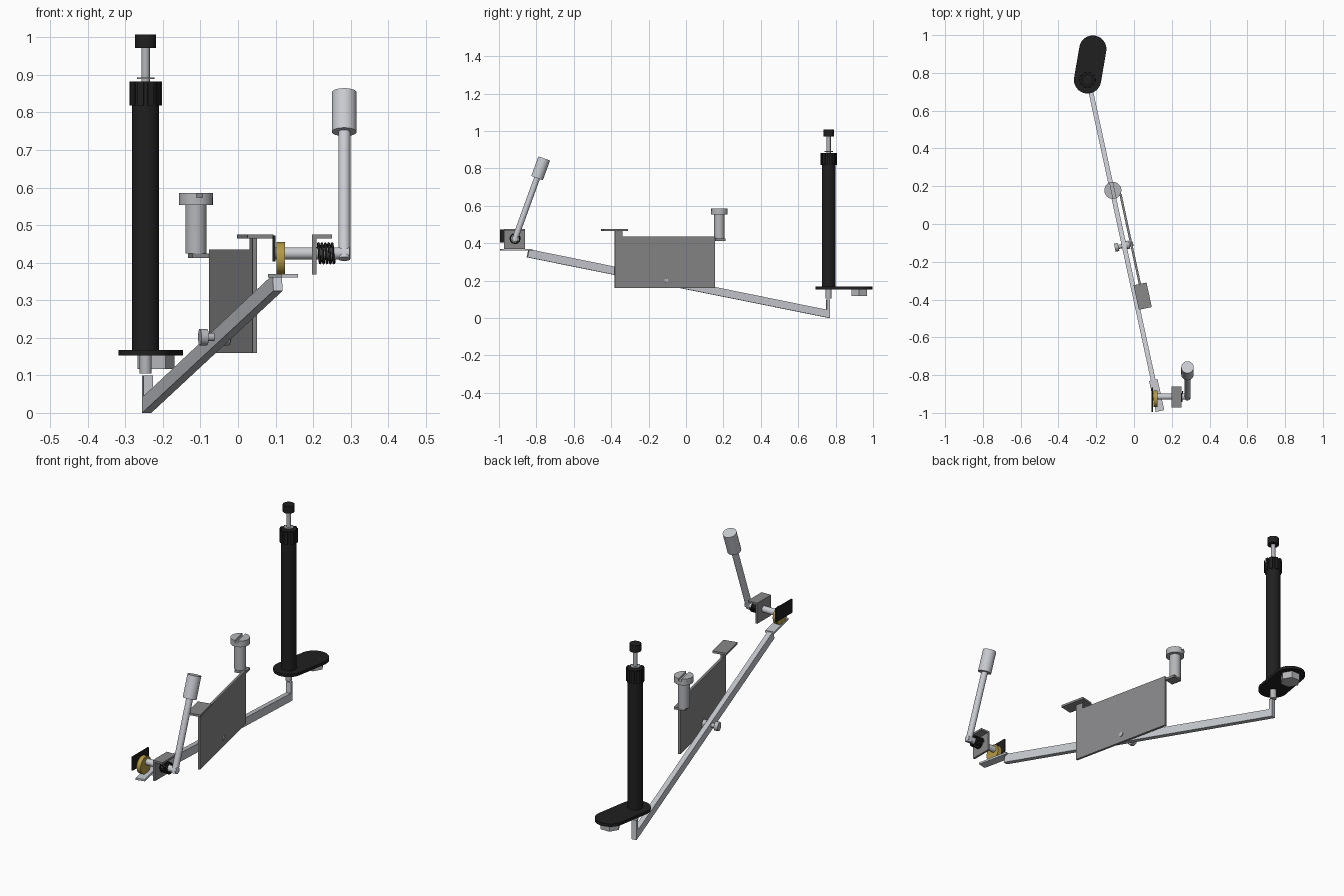
import bpy, bmesh, math
from mathutils import Vector, Matrix

if "Cube" in bpy.data.objects:
    bpy.data.objects.remove(bpy.data.objects["Cube"])


def material(name, rgb):
    m = bpy.data.materials.new(name)
    m.use_nodes = True
    m.diffuse_color = (*rgb, 1)
    m.node_tree.nodes["Principled BSDF"].inputs["Base Color"].default_value = (*rgb, 1)
    return m


BLACK = material("black", (0.014, 0.014, 0.014))
PALE = material("pale_steel", (0.58, 0.60, 0.64))
STEEL = material("steel", (0.46, 0.47, 0.49))
GREY = material("grey_plate", (0.25, 0.25, 0.255))
GOLD = material("brass", (0.45, 0.32, 0.06))

TURN = math.atan2(0.349, 1.615)          # heading of the arm
ALONG = Vector((math.sin(TURN), -math.cos(TURN), 0))
ACROSS = Vector((math.cos(TURN), math.sin(TURN), 0))


def finish(name, bm, mat):
    bmesh.ops.recalc_face_normals(bm, faces=bm.faces)
    me = bpy.data.meshes.new(name)
    bm.to_mesh(me)
    bm.free()
    me.materials.append(mat)
    me.shade_smooth()
    me.set_sharp_from_angle(angle=math.radians(35))
    ob = bpy.data.objects.new(name, me)
    bpy.context.collection.objects.link(ob)
    return ob


def box(name, center, size, mat, turn=0.0):
    bm = bmesh.new()
    bmesh.ops.create_cube(bm, size=1)
    bm.transform(Matrix.Translation(center) @ Matrix.Rotation(turn, 4, "Z")
                 @ Matrix.Diagonal((*size, 1)))
    return finish(name, bm, mat)


def rod(name, a, b, radius, mat, sides=32):
    a, b = Vector(a), Vector(b)
    bm = bmesh.new()
    bmesh.ops.create_cone(bm, cap_ends=True, segments=sides, radius1=radius,
                          radius2=radius, depth=(b - a).length)
    spin = (b - a).to_track_quat("Z", "Y").to_matrix().to_4x4()
    bm.transform(Matrix.Translation((a + b) / 2) @ spin)
    return finish(name, bm, mat)


def extrude(name, points, offset, mat):
    bm = bmesh.new()
    face = bm.faces.new([bm.verts.new(p) for p in points])
    out = bmesh.ops.extrude_face_region(bm, geom=[face])
    verts = [v for v in out["geom"] if isinstance(v, bmesh.types.BMVert)]
    bmesh.ops.translate(bm, verts=verts, vec=offset)
    return finish(name, bm, mat)


def side_profile(name, start, outline, thick, mat):
    """Side outline (distance along arm, height) with a thickness across it."""
    base = Vector(start) - ACROSS * thick / 2
    pts = [base + ALONG * s + Vector((0, 0, z)) for s, z in outline]
    return extrude(name, pts, ACROSS * thick, mat)


def arc(center, radius, start, end, z, steps=24):
    angles = [start + (end - start) * i / steps for i in range(steps + 1)]
    return [Vector((center[0] + radius * math.cos(t),
                    center[1] + radius * math.sin(t), z)) for t in angles]


def cut(ob, cutter):
    mod = ob.modifiers.new("hole", "BOOLEAN")
    mod.object = cutter
    mod.solver = "EXACT"
    bpy.context.view_layer.objects.active = ob
    bpy.ops.object.modifier_apply(modifier=mod.name)


# Sloping arm with upturned back end and flat front pad
side_profile("arm", (-0.243, 0.768, 0),
             [(0, 0), (0, 0.1), (0.018, 0.1), (0.018, 0.045), (1.645, 0.368), (1.655, 0.325)],
             0.025, PALE)
box("arm_front_pad", (0.12, -0.908, 0.365), (0.046, 0.168, 0.01), PALE, TURN)

# Mounting plate with neck, front tab and back tab
side_profile("mounting_plate", (-0.071, 0.155, 0),
             [(0, 0.16), (0, 0.435), (0.508, 0.435), (0.508, 0.468), (0.548, 0.468), (0.548, 0.16)],
             0.012, GREY)
box("front_tab", (0.046, -0.382, 0.47), (0.07, 0.133, 0.011), GREY, TURN)
box("back_tab", (-0.1, 0.178, 0.419), (0.055, 0.055, 0.012), GREY, TURN)

# Pivot through arm and plate
pivot = Vector((-0.053, -0.115, 0.202))
for name, a, b, r in (("pivot_pin", -0.045, 0.05, 0.011), ("pivot_head", -0.05, -0.03, 0.022),
                      ("pivot_collar", 0.012, 0.03, 0.022)):
    rod(name, pivot + ACROSS * a, pivot + ACROSS * b, r, STEEL)

# Slotted thumb screw
sx, sy = -0.112, 0.178
rod("screw_body", (sx, sy, 0.424), (sx, sy, 0.555), 0.028, STEEL)
rod("screw_head", (sx, sy, 0.553), (sx, sy, 0.573), 0.045, STEEL)
for name, side in (("screw_head_right", 0), ("screw_head_left", math.pi)):
    gap = 0.17
    mid = TURN + side
    extrude(name, arc((sx, sy), 0.045, mid - math.pi / 2 + gap, mid + math.pi / 2 - gap, 0.573),
            (0, 0, 0.012), STEEL)

# Lift pillar
px, py = -0.246, 0.763
for name, z0, z1, r, mat in (("pillar_stub", 0.105, 0.155, 0.016, STEEL),
                             ("pillar", 0.165, 0.883, 0.036, BLACK),
                             ("plunger_washer", 0.889, 0.893, 0.023, STEEL),
                             ("plunger_rod", 0.88, 0.975, 0.011, STEEL),
                             ("plunger_cap", 0.972, 1.008, 0.028, BLACK)):
    rod(name, (px, py, z0), (px, py, z1), r, mat)
for i in range(10):
    t = math.tau * i / 10
    box("collar_rib", (px + 0.0415 * math.cos(t), py + 0.0415 * math.sin(t), 0.85),
        (0.004, 0.016, 0.064), BLACK, t)

# Foot plate with hole and nut
fx, fy = -0.218, 0.926
lean = math.atan2(fy - py, fx - px)
foot = extrude("foot_plate",
               arc((px, py), 0.072, lean + math.pi / 2, lean + 1.5 * math.pi, 0.153)
               + arc((fx, fy), 0.072, lean - math.pi / 2, lean + math.pi / 2, 0.153),
               (0, 0, 0.015), BLACK)
nut_points = arc((fx, fy), 0.049, 0, math.tau, 0.117, 6)[:-1]
nut = extrude("foot_nut", nut_points, (0, 0, 0.036), STEEL)
drill = rod("hole_cutter", (fx, fy, 0.05), (fx, fy, 0.25), 0.022, BLACK)
cut(foot, drill)
cut(nut, drill)
bpy.data.objects.remove(drill)

# Cam shaft, cam, stop plate and bracket
cy, cz = -0.914, 0.425
rod("cam_shaft", (0.098, cy, cz), (0.297, cy, cz), 0.016, PALE)
rod("cam", (0.103, cy - 0.012, 0.411), (0.125, cy - 0.012, 0.411), 0.044, GOLD)
box("stop_plate", (0.096, -0.93, 0.438), (0.007, 0.13, 0.07), BLACK)
box("bracket_wall", (0.203, -0.916, 0.422), (0.011, 0.112, 0.106), GREY)
box("bracket_flange", (0.224, -0.916, 0.47), (0.053, 0.112, 0.01), GREY)

# Return spring
turns, steps = 5, 16
curve = bpy.data.curves.new("spring", "CURVE")
curve.dimensions = "3D"
curve.bevel_depth = 0.0035
curve.bevel_resolution = 2
spline = curve.splines.new("POLY")
count = turns * steps + 1
spline.points.add(count - 1)
for i, p in enumerate(spline.points):
    t = math.tau * i / steps
    p.co = (0.212 + 0.046 * i / count, cy + 0.026 * math.cos(t), cz + 0.026 * math.sin(t), 1)
curve.materials.append(BLACK)
spring = bpy.data.objects.new("spring", curve)
bpy.context.collection.objects.link(spring)

# Hand lever leaning back
base = Vector((0.283, cy, cz))
lean_dir = Vector((0, math.sin(math.radians(20)), math.cos(math.radians(20))))
rod("lever_rod", base - lean_dir * 0.016, base + lean_dir * 0.36, 0.016, PALE)
rod("lever_grip", base + lean_dir * 0.344, base + lean_dir * 0.456, 0.033, PALE)
